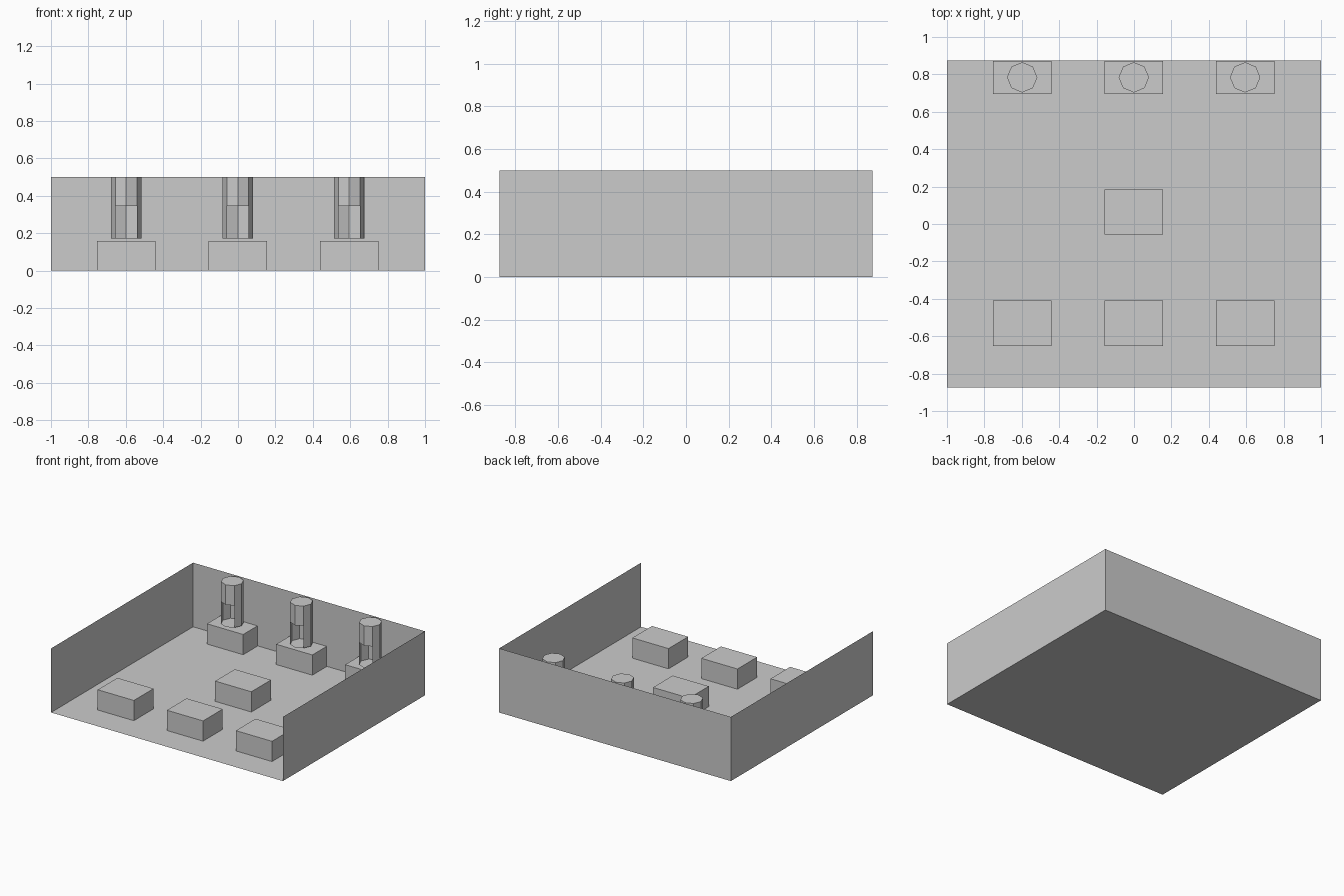
import bpy, bmesh, math

if "Cube" in bpy.data.objects:
    bpy.data.objects.remove(bpy.data.objects["Cube"])

W, D, H = 1.0, 0.875, 0.5


def make_object(name, bm):
    mesh = bpy.data.meshes.new(name)
    bm.to_mesh(mesh)
    bm.free()
    obj = bpy.data.objects.new(name, mesh)
    bpy.context.collection.objects.link(obj)
    return obj


def box(name, x, y0, y1, width=0.312, height=0.158):
    bm = bmesh.new()
    bmesh.ops.create_cube(bm, size=1)
    for v in bm.verts:
        v.co.x = x + v.co.x * width
        v.co.y = (y0 + y1) / 2 + v.co.y * (y1 - y0)
        v.co.z = (v.co.z + 0.5) * height
    return make_object(name, bm)


def tube(name, x, y, r=0.081, z0=0.172, z1=0.5, z_open=0.345):
    # Octagonal capsule whose two lower front panels are left open
    bm = bmesh.new()
    n = 8
    rings = [[bm.verts.new((x + r * math.cos(i * math.tau / n),
                            y + r * math.sin(i * math.tau / n), z))
              for i in range(n)] for z in (z0, z_open, z1)]
    for level in range(2):
        lo, hi = rings[level], rings[level + 1]
        for i in range(n):
            if level == 0 and i in (5, 6):
                continue
            j = (i + 1) % n
            bm.faces.new((lo[i], lo[j], hi[j], hi[i]))
    bm.faces.new(rings[2])
    bm.faces.new(rings[0][::-1])
    return make_object(name, bm)


# Room shell: open box without its top and front
bm = bmesh.new()
bmesh.ops.create_cube(bm, size=1)
for v in bm.verts:
    v.co = (v.co.x * 2 * W, v.co.y * 2 * D, (v.co.z + 0.5) * H)
bm.normal_update()
gone = [f for f in bm.faces if f.normal.z > 0.9 or f.normal.y < -0.9]
bmesh.ops.delete(bm, geom=gone, context='FACES')
make_object("room_shell", bm)

# Back counters with capsules above, and front desks
for side, x in (("left", -0.598), ("center", -0.001), ("right", 0.594)):
    box("back_counter_" + side, x, 0.695, 0.871)
    tube("capsule_" + side, x, 0.784)
    box("front_desk_" + side, x, -0.652, -0.41)

# Middle desk
box("middle_desk", -0.001, -0.057, 0.185)
